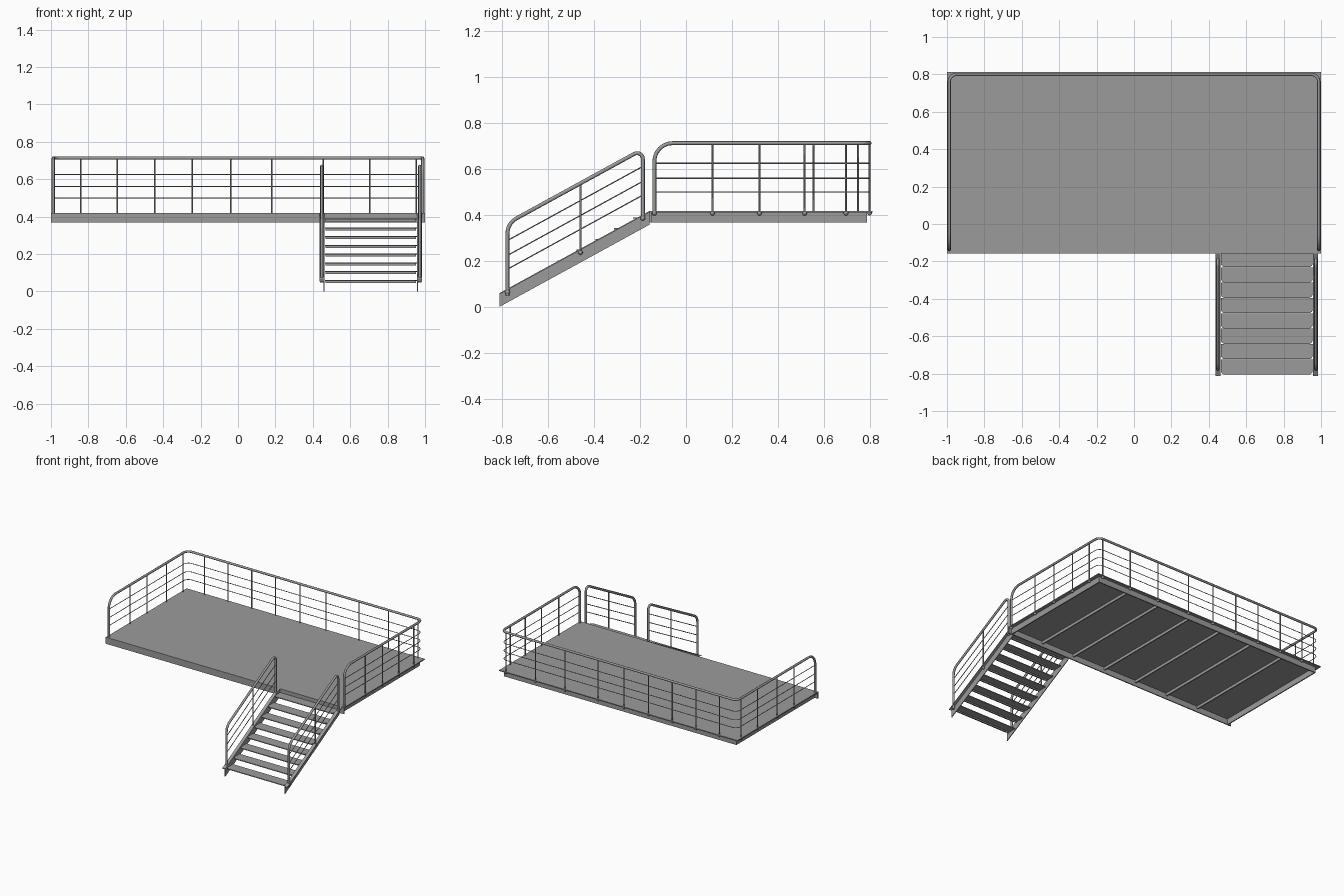
import bpy, bmesh, math
from mathutils import Vector

if "Cube" in bpy.data.objects:
    bpy.data.objects.remove(bpy.data.objects["Cube"])

# Dark steel colour
STEEL = bpy.data.materials.new("dark_steel")
STEEL.diffuse_color = (0.33, 0.33, 0.33, 1)
STEEL.use_nodes = True
STEEL.node_tree.nodes["Principled BSDF"].inputs["Base Color"].default_value = STEEL.diffuse_color


def add_object(name, data):
    data.materials.append(STEEL)
    ob = bpy.data.objects.new(name, data)
    bpy.context.collection.objects.link(ob)
    return ob


def mesh_object(name, bm):
    bmesh.ops.recalc_face_normals(bm, faces=bm.faces)
    me = bpy.data.meshes.new(name)
    bm.to_mesh(me)
    bm.free()
    return add_object(name, me)


def prism(name, pts, offset):
    """Extrude a closed outline of 3D points by an offset."""
    bm = bmesh.new()
    f = bm.faces.new([bm.verts.new(p) for p in pts])
    r = bmesh.ops.extrude_face_region(bm, geom=[f])
    bmesh.ops.translate(bm, vec=offset,
                        verts=[v for v in r["geom"] if isinstance(v, bmesh.types.BMVert)])
    # keep the starting cap so the solid is closed
    if not f.is_valid or all(e.is_manifold for e in bm.edges):
        return mesh_object(name, bm)
    bmesh.ops.holes_fill(bm, edges=[e for e in bm.edges if e.is_boundary])
    return mesh_object(name, bm)


def box(name, x0, x1, y0, y1, z0, z1):
    return prism(name, [(x0, y0, z0), (x1, y0, z0), (x1, y1, z0), (x0, y1, z0)], (0, 0, z1 - z0))


def fillet(pts, radii, steps=6):
    """Round the inner corners of a polyline."""
    pts = [Vector(p) for p in pts]
    out = [pts[0]]
    for a, p, b, r in zip(pts, pts[1:], pts[2:], radii):
        u, v = (a - p).normalized(), (b - p).normalized()
        half = u.angle(v) / 2
        t = r / math.tan(half)
        c = p + (u + v).normalized() * (r / math.sin(half))
        s, e = p + u * t - c, p + v * t - c
        ang = s.angle(e)
        for i in range(steps + 1):
            k = i / steps
            out.append(c + (s * math.sin((1 - k) * ang) + e * math.sin(k * ang)) / math.sin(ang))
    return out + [pts[-1]]


def tubes(name, paths, radius):
    cu = bpy.data.curves.new(name, 'CURVE')
    cu.dimensions = '3D'
    cu.bevel_depth = radius
    cu.bevel_resolution = 2
    cu.use_fill_caps = True
    for path in paths:
        sp = cu.splines.new('POLY')
        sp.points.add(len(path) - 1)
        for q, p in zip(sp.points, path):
            q.co = (*p, 1)
        sp.use_smooth = True
    add_object(name, cu)


def feet(name, places, radius=0.0105):
    bm = bmesh.new()
    for p in places:
        r = bmesh.ops.create_uvsphere(bm, u_segments=10, v_segments=6, radius=radius)
        bmesh.ops.translate(bm, vec=p, verts=r["verts"])
    for f in bm.faces:
        f.smooth = True
    mesh_object(name, bm)


# Deck: plate with front beam, inset side and back webs, joists below
Y0, Y1, ZB, ZT = -0.158, 0.812, 0.368, 0.418
box("deck_plate", -1, 1, Y0, Y1, ZT - 0.007, ZT)
box("front_beam", -1, 1, Y0, Y0 + 0.008, ZB, ZT - 0.007)
box("back_beam", -0.975, 0.975, 0.78, 0.788, ZB, ZT - 0.007)
for s, side in ((-1, "left"), (1, "right")):
    x = s * 0.975
    box(side + "_beam", min(x, x - s * .008), max(x, x - s * .008), Y0 + .008, 0.788, ZB, ZT - .007)
for i in range(1, 7):
    x = -0.975 + 1.95 * i / 7
    box("joist", x - 0.004, x + 0.004, Y0 + 0.008, 0.78, ZB + 0.022, ZT - 0.007)

# Deck railing: continuous top rail, three wires, posts and feet
RX, RY, RF, RZ, ZF = 0.988, 0.8, -0.138, 0.713, 0.408
tubes("deck_top_rail", [fillet(
    [(-RX, RF, ZF), (-RX, RF, RZ), (-RX, RY, RZ), (RX, RY, RZ), (RX, RF, RZ), (RX, RF, ZF)],
    [0.08, 0.04, 0.04, 0.08])], 0.0085)
tubes("deck_rail_bars", [fillet(
    [(-RX, RF, z), (-RX, RY, z), (RX, RY, z), (RX, RF, z)], [0.04, 0.04])
    for z in (0.50, 0.56, 0.625)], 0.0024)
bases = [(x, RY) for x in (-0.84, -0.645, -0.445, -0.245, -0.04, 0.18, 0.455, 0.705, 0.952)]
bases += [(-RX, y) for y in (0.115, 0.32, 0.555, 0.75)]
bases += [(RX, y) for y in (0.115, 0.32, 0.517, 0.697)]
tubes("deck_rail_posts", [[(x, y, ZF), (x, y, RZ)] for x, y in bases], 0.004)
feet("deck_rail_feet", [(x, y, ZF) for x, y in bases + [(-RX, RF), (RX, RF)]])

# Stairs: stringers with outward top flange, railing on each
YS = -0.812
SL = (ZT - 0.06) / (Y0 - YS)


def top(y):
    return 0.06 + (y - YS) * SL


for web, s, side in ((0.462, -1, "left"), (0.958, 1, "right")):
    for part, h, w in (("web", 0.06, 0.005), ("flange", 0.006, 0.025)):
        prism(f"{side}_stringer_{part}",
              [(web, YS, top(YS) - h), (web, Y0, top(Y0) - h), (web, Y0, top(Y0)), (web, YS, top(YS))],
              (s * w, 0, 0))
    x = web + s * 0.014
    ya, ym, yb = -0.778, -0.46, -0.188
    rail = 0.285
    tubes(side + "_stair_top_rail", [fillet(
        [(x, ya, top(ya) - 0.03), (x, ya, top(ya) + rail), (x, yb, top(yb) + rail), (x, yb, top(yb) - 0.01)],
        [0.075, 0.025])], 0.0085)
    tubes(side + "_stair_rail_bars", [[(x, ya, top(ya) + d), (x, yb, top(yb) + d)]
                                      for d in (0.085, 0.145, 0.21)], 0.0026)
    tubes(side + "_stair_mid_post", [[(x, ym, top(ym) - 0.02), (x, ym, top(ym) + rail)]], 0.0045)
    feet(side + "_stair_rail_feet", [(x, y, top(y) - 0.016) for y in (ya, ym, yb)])

# Treads: thin plates with rounded front corners and a front lip
XA, XB = 0.464, 0.956
for i in range(8):
    y, z = -0.805 + i * 0.082, 0.062 + i * 0.0468
    yb = min(y + 0.081, Y0)
    outline = fillet([(XA, yb, z), (XA, y, z), (XB, y, z), (XB, yb, z)], [0.022, 0.022], 4)
    prism("tread", outline, (0, 0, -0.006))
    box("tread_lip", XA + 0.004, XB - 0.004, y + 0.018, y + 0.022, z - 0.016, z - 0.005)
